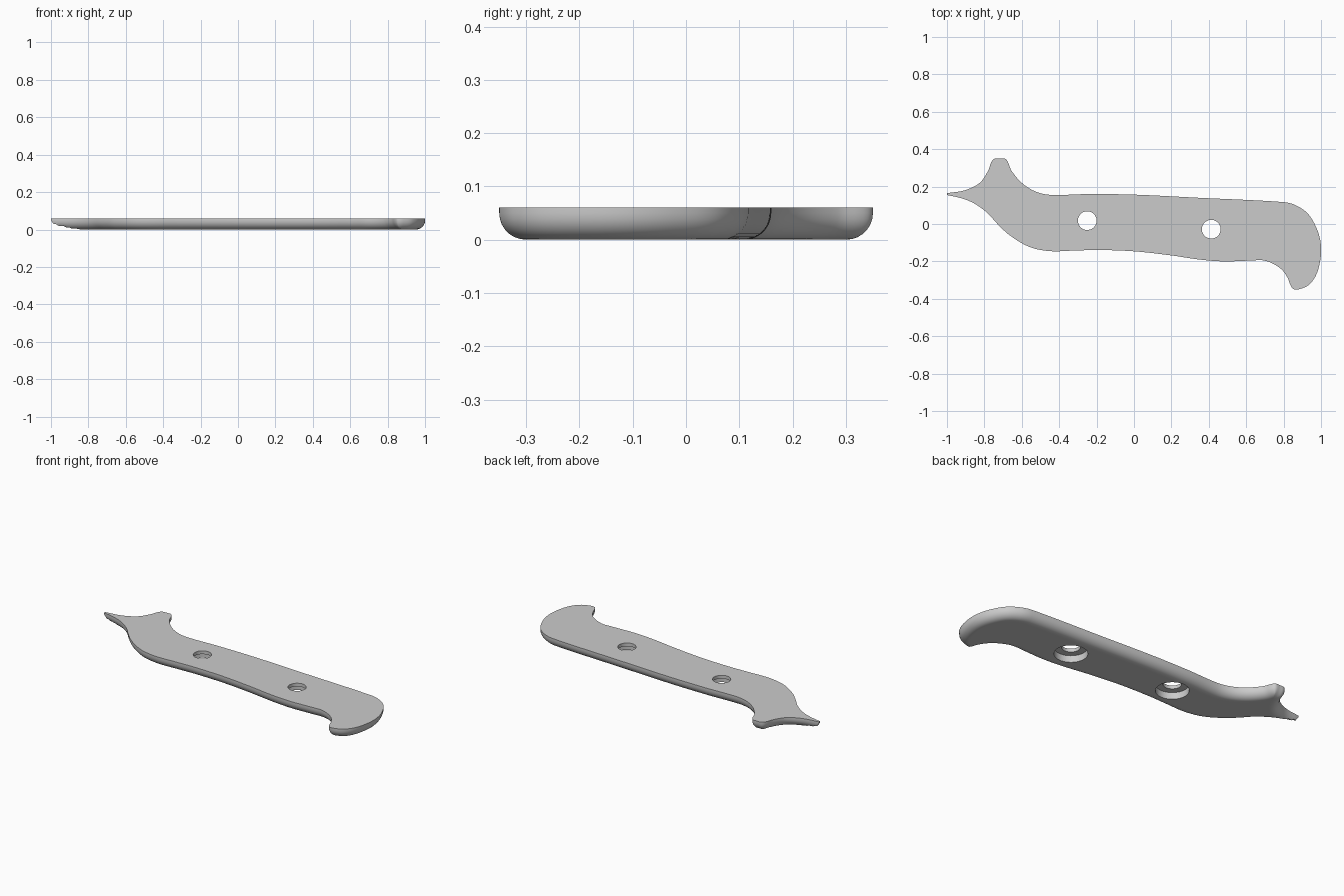
import bpy
import bmesh
import math
from mathutils import Vector
from mathutils.geometry import interpolate_bezier, delaunay_2d_cdt

THICK, FILLET = 0.06, 0.05

default = bpy.data.objects.get("Cube")
if default:
    bpy.data.objects.remove(default)

grey = bpy.data.materials.new("plain grey")
grey.use_nodes = True
grey.diffuse_color = (0.6, 0.6, 0.6, 1)
grey.node_tree.nodes["Principled BSDF"].inputs["Base Color"].default_value = grey.diffuse_color


def spline(points, steps):
    """Smooth open curve through the points, without its last point."""
    pts = [Vector(p) for p in points]
    last = len(pts) - 1
    tangents = [(pts[min(i + 1, last)] - pts[max(i - 1, 0)]).normalized() for i in range(last + 1)]
    result = []
    for i in range(last):
        a, b = pts[i], pts[i + 1]
        reach = (b - a).length / 3
        n = steps + int((b - a).length / 0.05)
        curve = interpolate_bezier(a, a + tangents[i] * reach, b - tangents[i + 1] * reach, b, n + 1)
        result += [Vector(p[:2]) for p in curve[:-1]]
    return result


# Outer outline, clockwise from the pointed tip
outline_points = [
    (-1, .165), (-.905, .18), (-.825, .22), (-.78, .285), (-.762, .333), (-.745, .349),
    (-.718, .35), (-.69, .349), (-.675, .333), (-.655, .285), (-.6, .22), (-.53, .175), (-.45, .156),
    (-.24, .16), (0, .157), (.35, .14), (.8, .117), (.865, .1), (.93, .055),
    (.975, -.02), (.998, -.1), (.998, -.18), (.975, -.27), (.935, -.325), (.885, -.348),
    (.853, -.348), (.838, -.33), (.82, -.285), (.78, -.235), (.7, -.196), (.615, -.196),
    (.48, -.2), (.35, -.19), (.2, -.168), (0, -.146), (-.19, -.139), (-.32, -.142),
    (-.45, -.145), (-.56, -.122), (-.665, -.06), (-.73, 0), (-.785, .06), (-.855, .11),
    (-.92, .137), (-1, .155)]
outline = spline(outline_points, 5) + [Vector(outline_points[-1])]

# Curved three-cornered cutout
apex, west, east = (-.71, .232), (-.778, .152), (-.565, .106)
cutout = (spline([apex, (-.677, .185), (-.63, .14), east], 4)
          + spline([east, (-.59, .09), (-.64, .085), (-.7, .097), (-.745, .124), west], 4)
          + spline([west, (-.74, .185), apex], 4))

segments = [(a, b - a) for a, b in zip(outline, outline[1:] + outline[:1])]


def edge_distance(p):
    best = 9.0
    for a, d in segments:
        t = max(0.0, min(1.0, (p - a).dot(d) / d.length_squared))
        best = min(best, (p - a - d * t).length_squared)
    return math.sqrt(best)


def underside(p):
    """Height of the rounded lower face."""
    gap = max(0.0, FILLET - edge_distance(p))
    return FILLET - math.sqrt(max(0.0, FILLET ** 2 - gap ** 2))


# Inset rings that carry the rounded lower edge
points = outline + cutout
insets = [FILLET * (1 - math.cos(math.pi / 2 * k / 7)) for k in range(1, 8)] + [FILLET * 1.2]
ring_points = []
for i, p in enumerate(outline):
    along = (outline[(i + 1) % len(outline)] - outline[i - 1]).normalized()
    inward = Vector((along.y, -along.x))
    for inset in insets:
        q = p + inward * inset
        if edge_distance(q) > inset * 0.98:
            ring_points.append(q)


def loop_edges(start, count):
    return [(start + i, start + (i + 1) % count) for i in range(count)]


# Triangles inside the outline and outside the cutout
edges = loop_edges(0, len(outline)) + loop_edges(len(outline), len(cutout))
flat, _, tris, *_ = delaunay_2d_cdt(points + ring_points, edges, [], 2, 1e-6)

# Plate body: rounded underside, flat top, joined by walls
bm = bmesh.new()
low = [bm.verts.new((p.x, p.y, underside(p))) for p in flat]
high = [bm.verts.new((p.x, p.y, THICK)) for p in flat]
used = {}
for tri in tris:
    bm.faces.new([low[i] for i in reversed(tri)])
    bm.faces.new([high[i] for i in tri])
    for a, b in zip(tri, list(tri[1:]) + [tri[0]]):
        used.setdefault(frozenset((a, b)), []).append((a, b))
for sides in used.values():
    if len(sides) == 1:
        a, b = sides[0]
        bm.faces.new((low[a], low[b], high[b], high[a]))
bmesh.ops.delete(bm, geom=[v for v in bm.verts if not v.link_faces], context='VERTS')
bmesh.ops.recalc_face_normals(bm, faces=bm.faces)
mesh = bpy.data.meshes.new("handle_plate")
bm.to_mesh(mesh)
bm.free()
mesh.materials.append(grey)
plate = bpy.data.objects.new("handle_plate", mesh)
bpy.context.collection.objects.link(plate)


def drill(x, y, radius, bottom, top):
    bpy.ops.mesh.primitive_cylinder_add(vertices=48, radius=radius, depth=top - bottom,
                                        location=(x, y, (top + bottom) / 2))
    cutter = bpy.context.object
    cutter.name = "hole_cutter"
    cutter.hide_render = True
    cutter.data.materials.append(grey)
    bpy.ops.object.select_all(action='DESELECT')
    plate.select_set(True)
    bpy.context.view_layer.objects.active = plate
    cut = plate.modifiers.new("hole", 'BOOLEAN')
    cut.operation, cut.solver, cut.object = 'DIFFERENCE', 'EXACT', cutter
    bpy.ops.object.modifier_apply(modifier=cut.name)
    bpy.data.objects.remove(cutter)


# Two bolt holes, counterbored from below
for x, y in ((-.25, .018), (.413, -.028)):
    drill(x, y, 0.09, -0.1, 0.04)
    drill(x, y, 0.05, -0.1, 0.1)

bpy.ops.object.select_all(action='DESELECT')
plate.select_set(True)
bpy.context.view_layer.objects.active = plate
bpy.ops.object.shade_smooth_by_angle(angle=math.radians(35))
